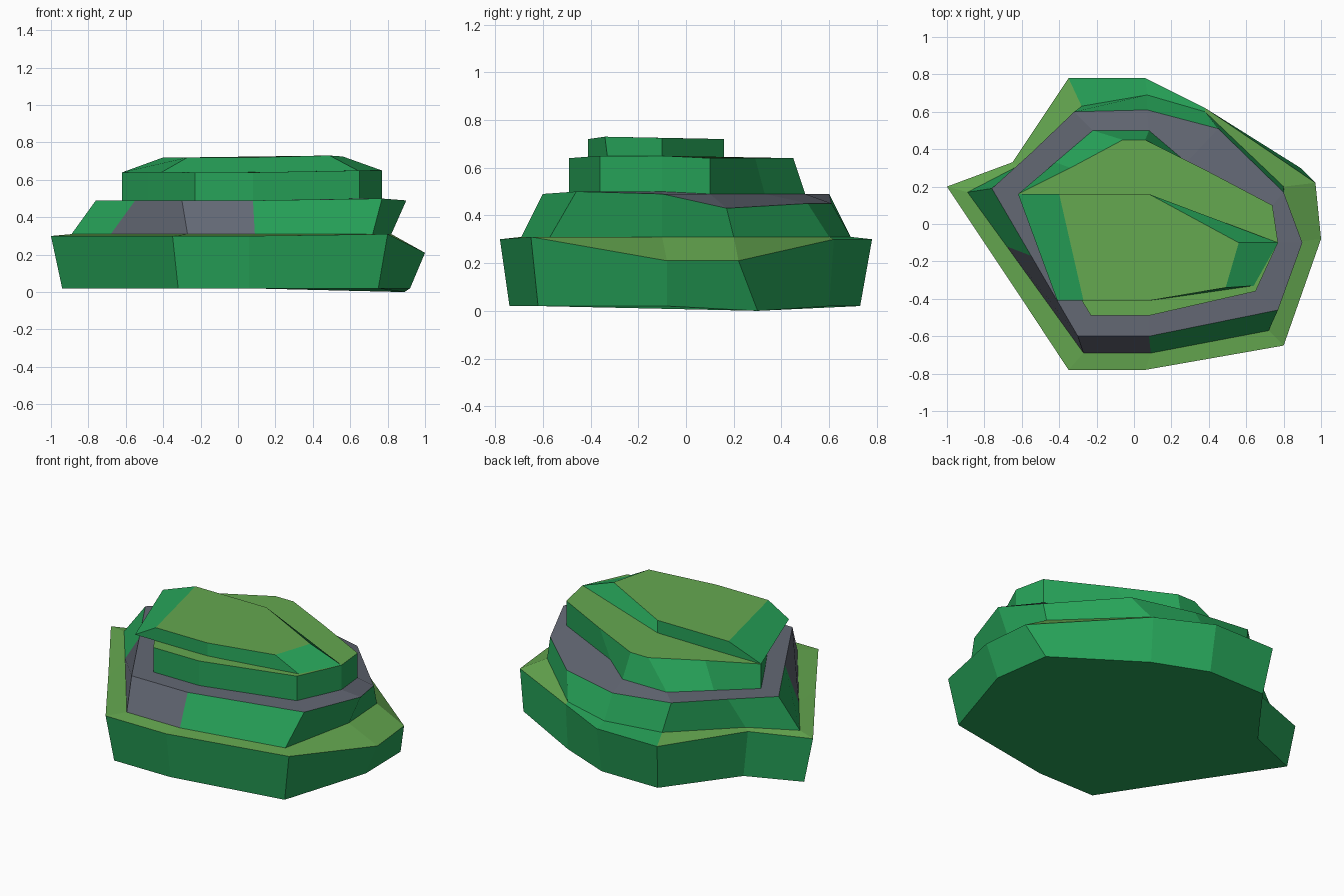
import bpy

if "Cube" in bpy.data.objects:
    bpy.data.objects.remove(bpy.data.objects["Cube"])


def material(name, rgb):
    m = bpy.data.materials.new(name)
    m.diffuse_color = (*rgb, 1)
    m.use_nodes = True
    m.node_tree.nodes["Principled BSDF"].inputs["Base Color"].default_value = m.diffuse_color
    return m


MATS = [material("green", (0.020, 0.37, 0.10)),
        material("light_green", (0.13, 0.39, 0.08)),
        material("slate_grey", (0.125, 0.138, 0.175))]
GREEN, LIGHT, GREY = 0, 1, 2


def ring(z, pts):
    # outline points; a third value overrides the ring height
    return [(p[0], p[1], p[2] if len(p) > 2 else z) for p in pts]


def loft(name, rings, paint, cap=None, base=None):
    # paint(band, edge) gives the colour of each side face
    n = len(rings[0])
    verts = [p for r in rings for p in r]
    faces, cols = [], []
    for b in range(len(rings) - 1):
        for i in range(n):
            j = (i + 1) % n
            faces.append((b*n + i, b*n + j, b*n + n + j, b*n + n + i))
            cols.append(paint(b, i))
    if cap is not None:
        k = (len(rings) - 1) * n
        faces.append(tuple(range(k, k + n)))
        cols.append(cap)
    if base is not None:
        faces.append(tuple(reversed(range(n))))
        cols.append(base)
    me = bpy.data.meshes.new(name)
    me.from_pydata(verts, [], faces)
    for m in MATS:
        me.materials.append(m)
    for f, c in zip(me.polygons, cols):
        f.material_index = c
    me.update()
    ob = bpy.data.objects.new(name, me)
    bpy.context.collection.objects.link(ob)
    return ob


# Outlines run left -> front -> right -> back
base_low = ring(0.02, [(-.94, .2), (-.6, -.31), (-.32, -.74), (.06, -.74), (.75, -.62), (.92, -.08),
                       (.89, .3, 0), (.38, .6), (.06, .73), (-.32, .73), (-.62, .33)])
base_top = ring(0.30, [(-1, .2), (-.64, -.34), (-.35, -.78), (.06, -.78), (.8, -.65, .31), (1, -.08, .21),
                       (.97, .22, .21), (.38, .62), (.06, .78), (-.35, .78), (-.65, .33)])
cliff_low = ring(0.31, [(-.89, .17), (-.68, -.12), (-.27, -.69), (.09, -.69), (.72, -.57), (.82, -.1),
                        (.8, .2), (.38, .6), (.07, .69), (-.28, .63), (-.62, .31)])
cliff_top = ring(0.49, [(-.76, .19), (-.55, -.17), (-.3, -.6), (.08, -.6), (.77, -.46, .5), (.9, -.1),
                        (.8, .17, .43), (.45, .51, .45), (.07, .61, .45), (-.32, .6), (-.55, .38)])
tier_low = ring(0.49, [(-.62, .16), (-.48, -.08), (-.23, -.49), (.08, -.49), (.65, -.36, .5), (.77, -.1, .5),
                       (.74, .1), (.28, .33), (.08, .5), (-.22, .5), (-.42, .33)])
tier_top = ring(0.64, [(-.62, .16), (-.48, -.08), (-.23, -.49), (.08, -.49), (.65, -.36, .65), (.77, -.1, .65),
                       (.74, .1), (.38, .29), (.06, .45), (-.06, .45), (-.34, .3)])
summit_low = ring(0.64, [(-.62, .16), (-.41, -.41), (.08, -.41), (.64, -.33, .65), (.77, -.1, .65), (.08, .16)])
summit_top = ring(0.72, [(-.40, .16), (-.27, -.41), (.08, -.41), (.49, -.34, .73), (.56, -.1, .725), (.08, .16)])

# Wide base with a grassy ledge (mossy green along the back)
loft("base_slab", [base_low, base_top, cliff_low],
     lambda b, i: LIGHT if b == 1 and i not in (7, 8) else GREEN, base=GREEN)

# Middle cliff, bare rock at front left, grey ledge above
loft("middle_cliff", [cliff_low, cliff_top, tier_low],
     lambda b, i: GREY if b == 1 or i in (1, 2) else GREEN)

# Upper tier with grass top
loft("upper_tier", [tier_low, tier_top], lambda b, i: GREEN, cap=LIGHT)

# Sloped summit slab
loft("summit_slab", [summit_low, summit_top], lambda b, i: GREEN, cap=LIGHT, base=GREEN)
